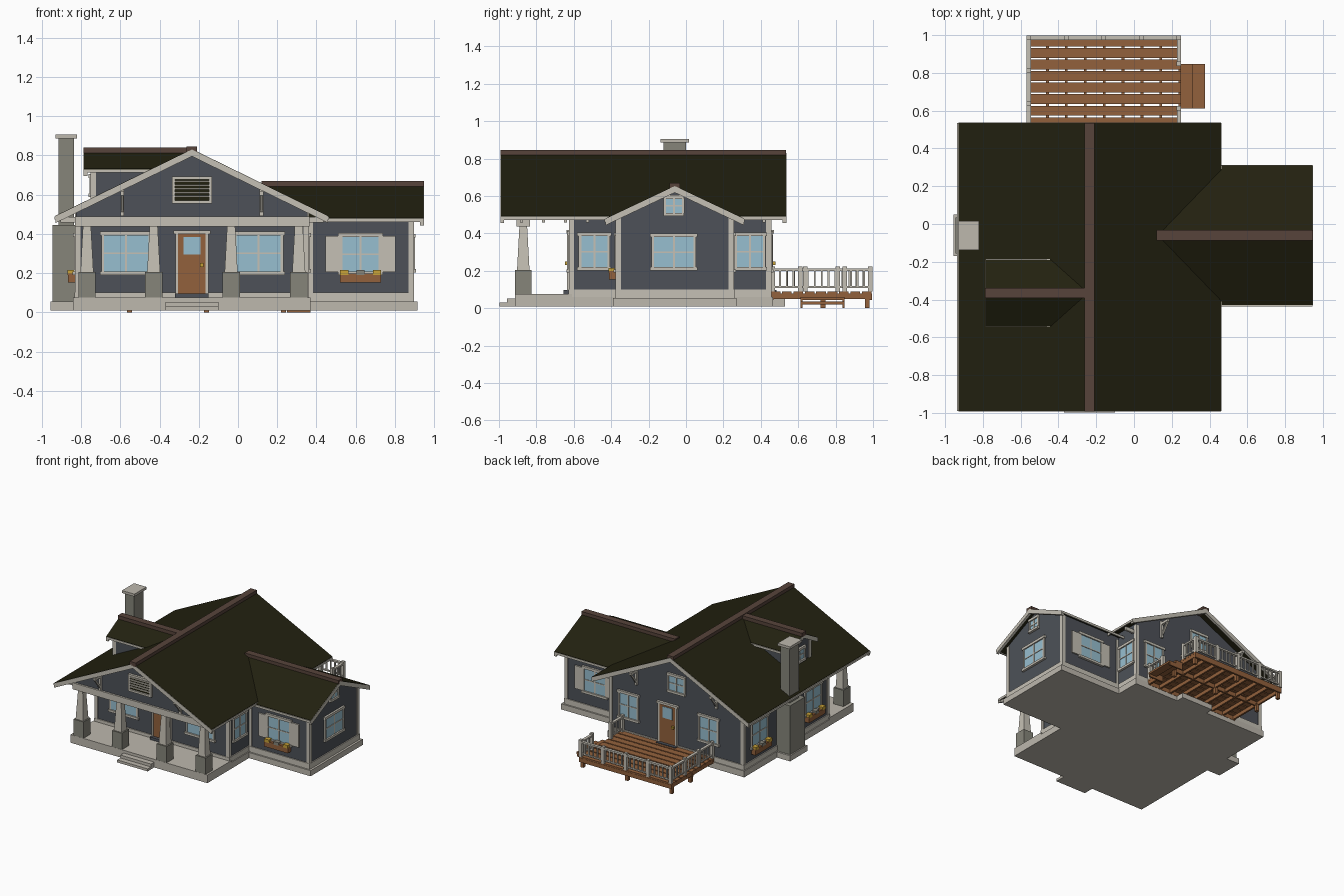
import bpy, bmesh
from math import radians, atan2
from mathutils import Matrix, Vector

if "Cube" in bpy.data.objects:
    bpy.data.objects.remove(bpy.data.objects["Cube"])

COLOURS = {
    "siding": (0.075, 0.083, 0.098), "trim": (0.56, 0.53, 0.46),
    "shingles": (0.016, 0.015, 0.005), "ridge_brown": (0.095, 0.057, 0.043),
    "stone": (0.24, 0.235, 0.195), "wood": (0.29, 0.12, 0.045),
    "glass": (0.31, 0.52, 0.63), "flower_yellow": (0.58, 0.36, 0.04),
    "concrete": (0.51, 0.48, 0.42)}
MATS = {}
for key, rgb in COLOURS.items():
    m = bpy.data.materials.new(key)
    m.use_nodes = True
    m.diffuse_color = (*rgb, 1)
    m.node_tree.nodes["Principled BSDF"].inputs["Base Color"].default_value = (*rgb, 1)
    MATS[key] = m


def finish(name, bm, mats, place=Matrix()):
    mesh = bpy.data.meshes.new(name)
    bmesh.ops.recalc_face_normals(bm, faces=bm.faces)
    bm.to_mesh(mesh)
    bm.free()
    for k in mats:
        mesh.materials.append(MATS[k])
    obj = bpy.data.objects.new(name, mesh)
    obj.matrix_world = place
    bpy.context.collection.objects.link(obj)
    return obj


def boxes(name, parts, place=Matrix()):
    """One object from (material, x0, x1, y0, y1, z0, z1) blocks."""
    bm, mats = bmesh.new(), []
    for mat, x0, x1, y0, y1, z0, z1 in parts:
        if mat not in mats:
            mats.append(mat)
        t = Matrix.Translation(((x0 + x1) / 2, (y0 + y1) / 2, (z0 + z1) / 2))
        s = Matrix.Diagonal((abs(x1 - x0), abs(y1 - y0), abs(z1 - z0), 1))
        for v in bmesh.ops.create_cube(bm, size=1, matrix=t @ s)["verts"]:
            for f in v.link_faces:
                f.material_index = mats.index(mat)
    return finish(name, bm, mats, place)


def prism(name, mat, profile, a0, a1, place=Matrix()):
    """Extrude an (x, z) profile along local y."""
    bm = bmesh.new()
    face = bm.faces.new([bm.verts.new((x, a0, z)) for x, z in profile])
    new = bmesh.ops.extrude_face_region(bm, geom=[face])["geom"]
    bmesh.ops.translate(bm, vec=(0, a1 - a0, 0),
                        verts=[g for g in new if isinstance(g, bmesh.types.BMVert)])
    return finish(name, bm, [mat], place)


def at(x, y, z=0, turn=0):
    return Matrix.Translation((x, y, z)) @ Matrix.Rotation(radians(turn), 4, "Z")


FRONT, RIGHT, BACK, LEFT = 0, 90, 180, -90


# Gabled parts: local y runs along the ridge, -y is the outer gable end
def chevron(hw, zr, ze, top, bottom):
    return [(-hw, ze + top), (0, zr + top), (hw, ze + top),
            (hw, ze + bottom), (0, zr + bottom), (-hw, ze + bottom)]


def gable_roof(name, hw, zr, ze, a0, a1, place, both_ends=False):
    prism(name + "_roof", "shingles", chevron(hw, zr, ze, 0, -0.014), a0, a1, place)
    for i, a in enumerate([a0, a1][:1 + both_ends]):
        s = 1 if i == 0 else -1
        prism(f"{name}_bargeboard_{i}", "trim", chevron(hw, zr, ze, -0.002, -0.037),
              a - 0.003 * s, a + 0.018 * s, place)
    boxes(name + "_fascia", [("trim", s * hw - 0.006, s * hw + 0.003, a0, a1, ze - 0.02, ze - 0.003)
                             for s in (-1, 1)], place)
    boxes(name + "_ridge_cap", [("ridge_brown", -0.027, 0.027, a0 - 0.003, a1, zr - 0.02, zr + 0.013)], place)


def gable_wall(name, hw, z0, zr, slope, a0, a1, place):
    eave = max(zr - hw * slope, z0 + 0.002)
    prism(name, "siding", [(-hw, z0), (hw, z0), (hw, eave), (0, zr), (-hw, eave)], a0, a1, place)


MAIN, WING, DORMER = at(-0.235, 0), at(0, -0.06, 0, RIGHT), at(0, -0.365, 0, LEFT)
gable_roof("main", 0.695, 0.832, 0.492, -0.99, 0.535, MAIN, True)
gable_roof("wing", 0.37, 0.655, 0.48, -0.945, -0.12, WING)
gable_roof("dormer", 0.175, 0.828, 0.732, -0.785, -0.245, DORMER)
gable_wall("main_walls", 0.59, 0.05, 0.818, 0.489, -0.62, 0.45, MAIN)
gable_wall("porch_gable", 0.59, 0.484, 0.818, 0.489, -0.89, -0.62, MAIN)
gable_wall("wing_walls", 0.31, 0.05, 0.642, 0.473, -0.89, -0.3, WING)
gable_wall("dormer_walls", 0.14, 0.52, 0.815, 0.549, -0.745, -0.35, DORMER)

# Foundation, porch slab and steps
boxes("foundation", [
    ("concrete", -0.84, 0.37, -0.64, 0.465, 0.01, 0.06),
    ("concrete", 0.3, 0.915, -0.39, 0.27, 0.01, 0.055),
    ("concrete", -0.3, -0.02, 0.45, 0.528, 0.01, 0.05)])
boxes("porch_slab", [("concrete", -0.84, 0.37, -0.915, -0.61, 0.01, 0.075)])
boxes("porch_steps", [("concrete", -0.37, -0.1, -0.998, -0.9, 0.01, 0.03),
                      ("concrete", -0.37, -0.1, -0.957, -0.9, 0.03, 0.053)])
boxes("water_table", [("trim", -0.833, 0.363, -0.628, 0.458, 0.06, 0.1),
                      ("trim", 0.3, 0.898, -0.378, 0.258, 0.055, 0.1)])

# Corner boards on house, wing and dormer
corners = [(x, y, 0.09, 0.515) for x in (-0.825, 0.355) for y in (-0.62, 0.45)]
corners += [(0.89, -0.37, 0.09, 0.49), (0.89, 0.25, 0.09, 0.49)]
corners += [(-0.745, -0.505, 0.56, 0.73), (-0.745, -0.225, 0.56, 0.73)]
boards = []
for x, y, z0, z1 in corners:
    sx = -1 if x < 0 else 1
    sy = 1 if y in (0.45, 0.25, -0.225) else -1
    boards.append(("trim", x + sx * 0.006, x - sx * 0.022, y + sy * 0.006, y - sy * 0.022, z0, z1))
boards += [("trim", 0.36, 0.382, -0.376, -0.37, 0.09, 0.47), ("trim", 0.36, 0.382, 0.25, 0.256, 0.09, 0.47)]
boxes("corner_boards", boards)

# Porch beam and four tapered posts on stone piers
boxes("porch_beam", [("trim", -0.83, 0.365, -0.905, -0.835, 0.437, 0.488)])
for i, x in enumerate((-0.77, -0.43, -0.035, 0.31)):
    boxes(f"porch_pier_{i}", [("stone", x - 0.044, x + 0.044, -0.914, -0.826, 0.07, 0.205)])
    bm = bmesh.new()
    bmesh.ops.create_cone(bm, cap_ends=True, segments=4, radius1=0.047, radius2=0.029, depth=0.235,
                          matrix=Matrix.Translation((x, -0.87, 0.322)) @ Matrix.Rotation(radians(45), 4, "Z"))
    finish(f"porch_post_{i}", bm, ["trim"])

# Rafter tails under the long eaves, knee braces under the gables
for s, side in ((-1, "left"), (1, "right")):
    tails = []
    for i in range(12):
        y = -0.88 + i * 0.118
        if s > 0 and -0.42 < y < 0.3:
            continue
        tails.append(("trim", s * 0.58, s * 0.67, y - 0.008, y + 0.008, 0.457, 0.485))
    boxes(f"rafter_tails_{side}", tails, MAIN)
for i, (x, y, turn) in enumerate([(-0.59, -0.89, FRONT), (0.12, -0.89, FRONT),
                                  (-0.59, 0.45, BACK), (0.12, 0.45, BACK)]):
    place = at(x, y, 0, turn)
    boxes(f"knee_brace_{i}", [("trim", -0.01, 0.01, -0.016, 0, 0.49, 0.63),
                              ("trim", -0.01, 0.01, -0.085, 0, 0.595, 0.615)], place)
    strut = prism(f"knee_strut_{i}", "trim", [(0, 0.51), (0.07, 0.6), (0.085, 0.6), (0, 0.49)],
                  -0.007, 0.007, place @ Matrix.Rotation(radians(-90), 4, "Z"))


# Windows: glass plate, casing, muntins, wide head and sill
def window(name, x, y, turn, w, z0, z1, lip=0.022):
    h, zm, c = w / 2, (z0 + z1) / 2, 0.014
    parts = [("glass", -h, h, -0.006, 0.01, z0, z1)]
    parts += [("trim", s * h, s * (h + c), -0.012, 0.01, z0, z1) for s in (-1, 1)]
    parts += [("trim", -h - lip, h + lip, -0.016, 0.01, z1, z1 + 0.02),
              ("trim", -h - lip, h + lip, -0.018, 0.01, z0 - 0.018, z0),
              ("trim", -0.005, 0.005, -0.01, 0.01, z0, z1),
              ("trim", -h, h, -0.01, 0.01, zm - 0.004, zm + 0.004)]
    boxes(name, parts, at(x, y, 0, turn))


def flower_box(name, x, y, turn):
    parts = [("wood", -0.105, 0.105, -0.042, -0.006, 0.152, 0.198)]
    for u, mat in ((-0.083, "flower_yellow"), (0, "stone"), (0.083, "flower_yellow")):
        parts.append((mat, u - 0.021, u + 0.021, -0.044, -0.008, 0.19, 0.215))
    boxes(name, parts, at(x, y, 0, turn))


window("porch_window_left", 0.105, -0.62, FRONT, 0.225, 0.208, 0.392)
window("porch_window_right", -0.57, -0.62, FRONT, 0.225, 0.208, 0.392)
window("wing_front_window", 0.625, -0.37, FRONT, 0.185, 0.208, 0.385)
window("wing_side_window", 0.89, -0.065, RIGHT, 0.21, 0.22, 0.38)
window("wing_back_window", 0.625, 0.25, BACK, 0.185, 0.208, 0.385)
window("wing_gable_window", 0.89, -0.065, RIGHT, 0.085, 0.51, 0.585, 0.012)
window("side_window_front", 0.355, -0.49, RIGHT, 0.14, 0.22, 0.385)
window("side_window_back", 0.355, 0.342, RIGHT, 0.14, 0.22, 0.385)
window("back_window_left", 0.19, 0.45, BACK, 0.15, 0.208, 0.392)
window("back_window_right", -0.52, 0.45, BACK, 0.15, 0.208, 0.392)
window("back_gable_window", -0.235, 0.45, BACK, 0.13, 0.53, 0.645, 0.016)
window("left_window_front", -0.825, -0.42, LEFT, 0.185, 0.208, 0.385)
window("left_window_back", -0.825, 0.255, LEFT, 0.185, 0.208, 0.385)
window("dormer_window", -0.745, -0.365, LEFT, 0.11, 0.605, 0.685, 0.014)
flower_box("wing_flower_box", 0.625, -0.37, FRONT)
flower_box("left_flower_box_front", -0.825, -0.42, LEFT)
flower_box("left_flower_box_back", -0.825, 0.255, LEFT)
for turn, y, label in ((FRONT, -0.37, "front"), (BACK, 0.25, "back")):
    boxes(f"wing_shutters_{label}", [("trim", s * 0.098, s * 0.178, -0.011, 0, 0.205, 0.388)
                                     for s in (-1, 1)], at(0.625, y, 0, turn))

# Doors with a light, a knob and casing
for label, x, y, turn in (("front", -0.235, -0.62, FRONT), ("back", -0.16, 0.45, BACK)):
    boxes(f"{label}_door", [
        ("wood", -0.07, 0.07, -0.01, 0, 0.09, 0.4), ("glass", -0.043, 0.043, -0.014, 0, 0.295, 0.385),
        ("trim", -0.084, -0.07, -0.016, 0, 0.09, 0.4), ("trim", 0.07, 0.084, -0.016, 0, 0.09, 0.4),
        ("trim", -0.095, 0.095, -0.02, 0, 0.4, 0.418), ("siding", -0.085, 0.085, -0.035, 0, 0.06, 0.096),
        ("flower_yellow", 0.042, 0.06, -0.028, 0, 0.23, 0.25)], at(x, y, 0, turn))

# Louvred vent in the front gable
vent = [("shingles", -0.09, 0.09, -0.006, 0, 0.57, 0.68)]
vent += [("trim", s * 0.086, s * 0.102, -0.018, 0, 0.555, 0.692) for s in (-1, 1)]
vent += [("trim", -0.102, 0.102, -0.018, 0, z, z + 0.016) for z in (0.555, 0.676)]
vent += [("trim", -0.09, 0.09, -0.014, 0, z, z + 0.008) for z in (0.587, 0.606, 0.625, 0.644, 0.663)]
boxes("gable_vent", vent, at(-0.235, -0.89))

# Chimney
boxes("chimney", [("stone", -0.945, -0.8, -0.155, 0.035, 0.05, 0.445),
                  ("stone", -0.915, -0.835, -0.12, 0.0, 0.44, 0.89),
                  ("concrete", -0.93, -0.82, -0.137, 0.015, 0.885, 0.905),
                  ("concrete", -0.955, -0.8, -0.17, 0.05, 0.01, 0.055)])

# Deck: boards, joists, rim, posts and side steps
deck = [("wood", -0.57, 0.25, y, y + 0.052, 0.078, 0.09)
        for y in [0.452 + i * 0.061 for i in range(9)]]
deck += [("wood", x, x + 0.014, 0.452, 0.99, 0.05, 0.078)
         for x in [-0.565 + i * 0.1 for i in range(9)]]
deck += [("wood", -0.57, 0.25, y, y + 0.014, 0.045, 0.078) for y in (0.453, 0.72, 0.98)]
deck += [("wood", x, x + 0.025, y, y + 0.025, 0, 0.06)
         for x in (-0.565, -0.173, 0.22) for y in (0.72, 0.957)]
boxes("deck", deck)
boxes("deck_steps", [("wood", 0.25, 0.313, 0.612, 0.848, 0.045, 0.06),
                     ("wood", 0.31, 0.375, 0.612, 0.848, 0.02, 0.035)]
      + [("wood", 0.25, x, y, y + 0.012, 0, z) for y in (0.612, 0.836)
         for x, z in ((0.31, 0.045), (0.37, 0.02))])


def railing(name, start, end, bays):
    a, b = Vector(start), Vector(end)
    n, length = b - a, (b - a).length
    parts = [("trim", 0, length, -0.011, 0.011, 0.2, 0.213), ("trim", 0, length, -0.006, 0.006, 0.108, 0.118)]
    for i in range(bays + 1):
        u = length * i / bays
        parts.append(("trim", u - 0.012, u + 0.012, -0.012, 0.012, 0.088, 0.224))
    count = round(length / 0.036)
    for i in range(1, count):
        u = length * i / count
        parts.append(("trim", u - 0.005, u + 0.005, -0.005, 0.005, 0.112, 0.203))
    turn = atan2(n.y, n.x)
    boxes(name, parts, Matrix.Translation((a.x, a.y, 0)) @ Matrix.Rotation(turn, 4, "Z"))


railing("back_railing", (-0.557, 0.986), (0.238, 0.986), 4)
railing("right_side_railing", (-0.557, 0.465), (-0.557, 0.986), 3)
railing("left_railing_by_house", (0.238, 0.465), (0.238, 0.612), 1)
railing("left_railing_by_corner", (0.238, 0.848), (0.238, 0.986), 1)
